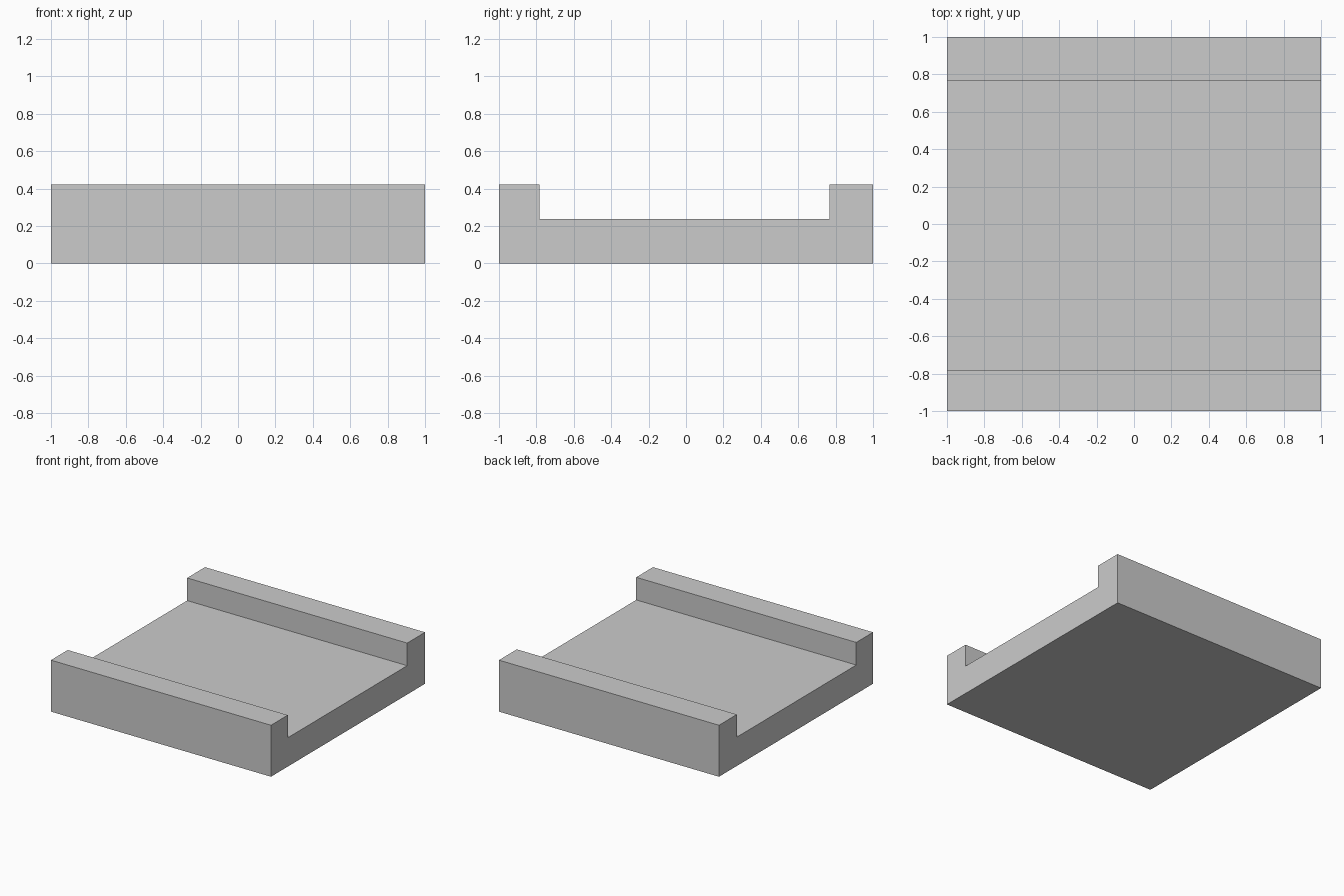
import bpy
import bmesh

if "Cube" in bpy.data.objects:
    bpy.data.objects.remove(bpy.data.objects["Cube"])

HALF_LENGTH = 1.0
TOP, FLOOR = 0.423, 0.237
FRONT_WALL, BACK_WALL = -0.782, 0.768

# Channel cross-section (y, z), counter-clockwise seen from +x
profile = [
    (-1, 0), (1, 0), (1, TOP), (BACK_WALL, TOP),
    (BACK_WALL, FLOOR), (FRONT_WALL, FLOOR), (FRONT_WALL, TOP), (-1, TOP),
]

# Extrude the cross-section along x into one solid block
bm = bmesh.new()
face = bm.faces.new([bm.verts.new((-HALF_LENGTH, y, z)) for y, z in profile])
result = bmesh.ops.extrude_face_region(bm, geom=[face], use_keep_orig=True)
moved = [v for v in result["geom"] if isinstance(v, bmesh.types.BMVert)]
bmesh.ops.translate(bm, verts=moved, vec=(2 * HALF_LENGTH, 0, 0))
bmesh.ops.recalc_face_normals(bm, faces=bm.faces)

mesh = bpy.data.meshes.new("channel_block")
bm.to_mesh(mesh)
bm.free()
block = bpy.data.objects.new("channel_block", mesh)
bpy.context.collection.objects.link(block)
